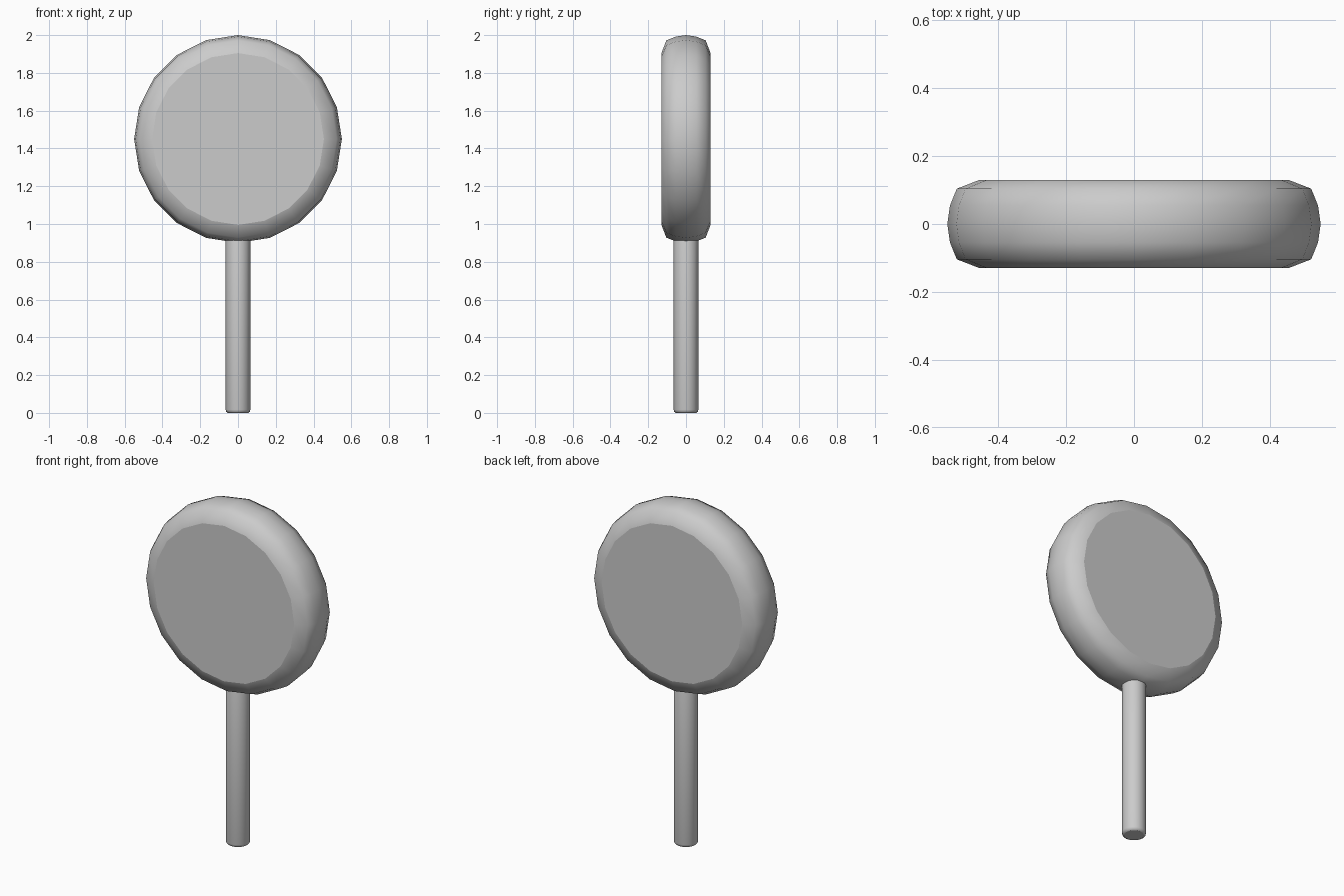
import bpy, bmesh
from math import sin, cos, pi

if "Cube" in bpy.data.objects:
    bpy.data.objects.remove(bpy.data.objects["Cube"])


def lathe(name, profile, sides, place):
    """Spin (radius, height) points into a capped solid; place maps local to world."""
    bm = bmesh.new()
    rings = [[bm.verts.new(place(r * sin(2 * pi * i / sides), r * cos(2 * pi * i / sides), h))
              for i in range(sides)] for r, h in profile]
    for a, b in zip(rings, rings[1:]):
        for i in range(sides):
            j = (i + 1) % sides
            bm.faces.new((a[i], a[j], b[j], b[i]))
    bm.faces.new(rings[0])
    bm.faces.new(rings[-1])
    bmesh.ops.recalc_face_normals(bm, faces=bm.faces)
    for f in bm.faces:
        f.smooth = len(f.verts) == 4
    mesh = bpy.data.meshes.new(name)
    bm.to_mesh(mesh)
    bm.free()
    ob = bpy.data.objects.new(name, mesh)
    bpy.context.collection.objects.link(ob)
    return ob


# round candy disc with a rounded rim, facing -y
half = [(0.455, 0.13), (0.522, 0.104), (0.542, 0.055)]
rim = [(r, -h) for r, h in half] + [(0.55, 0)] + half[::-1]
lathe("candy_disc", rim, 20, lambda u, v, h: (u, h, 1.45 + v))

# stick with softened ends
stick = [(0.053, 0), (0.062, 0.005), (0.065, 0.017),
         (0.065, 0.933), (0.062, 0.945), (0.053, 0.95)]
lathe("stick", stick, 16, lambda u, v, h: (u, v, h))
